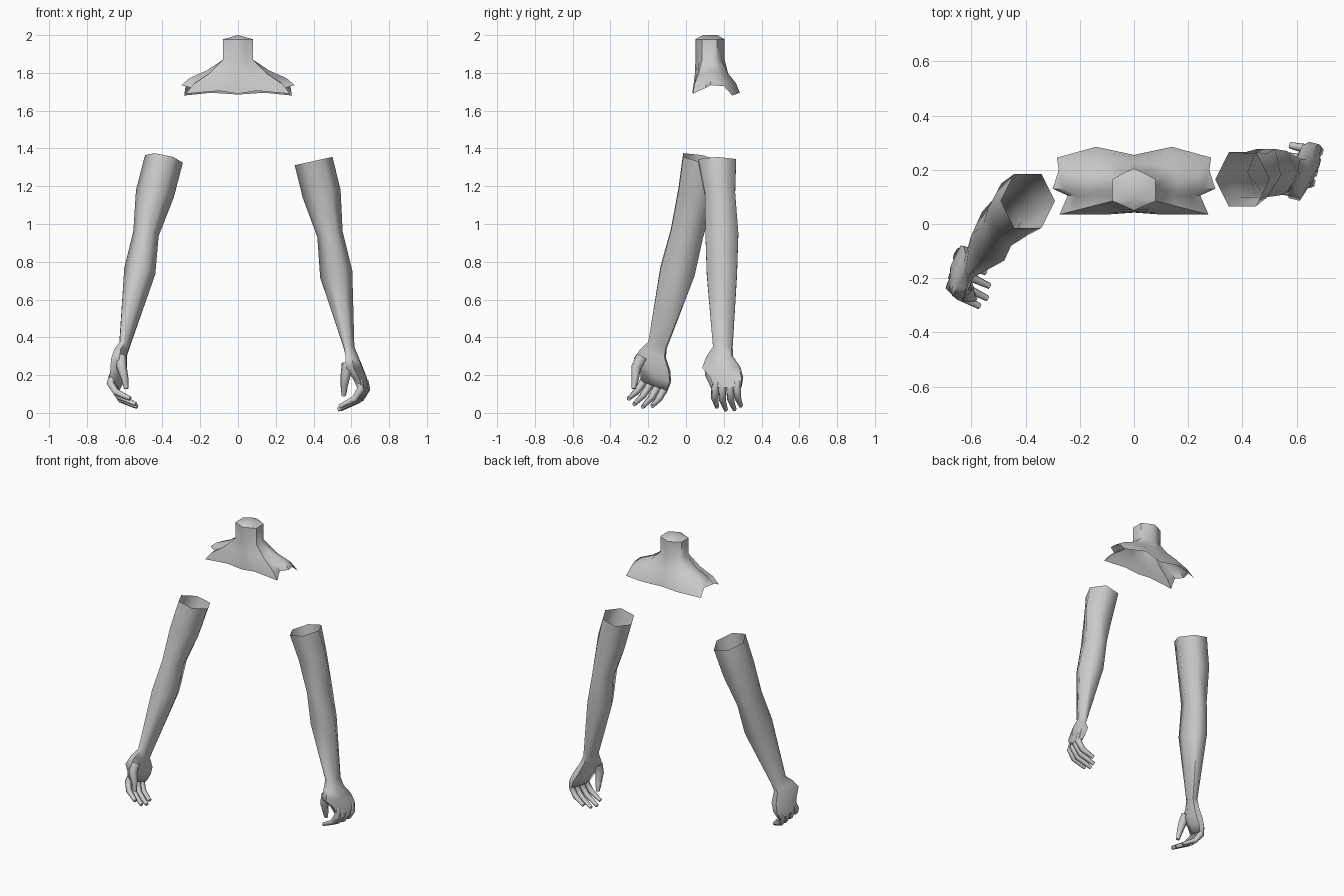
import bpy, bmesh, math
from mathutils import Vector as V

if "Cube" in bpy.data.objects:
    bpy.data.objects.remove(bpy.data.objects["Cube"])

X, Y, Z = V((1, 0, 0)), V((0, 1, 0)), V((0, 0, 1))


def hex_ring(bm, c, ex, ey):
    """Six-sided ring with half extents ex and ey."""
    out = []
    for k in range(6):
        a = math.radians(60 * k)
        out.append(bm.verts.new(c + ex * math.cos(a) + ey * (math.sin(a) / math.sin(math.pi / 3))))
    return out


def bridge(bm, rings, closed=True):
    for a, b in zip(rings, rings[1:]):
        n = len(a)
        for i in range(n if closed else n - 1):
            j = (i + 1) % n
            bm.faces.new((a[i], a[j], b[j], b[i]))


def finish(bm, name, angle=50):
    bmesh.ops.remove_doubles(bm, verts=bm.verts, dist=0.0005)
    bmesh.ops.recalc_face_normals(bm, faces=bm.faces)
    me = bpy.data.meshes.new(name)
    bm.to_mesh(me)
    bm.free()
    me.shade_smooth()
    me.set_sharp_from_angle(angle=math.radians(angle))
    ob = bpy.data.objects.new(name, me)
    bpy.context.collection.objects.link(ob)
    return ob


def digit(bm, path, radii, side):
    """Tapered six-sided finger along a path, capped at the tip."""
    rings = []
    for i, p in enumerate(path):
        t = (path[min(i + 1, len(path) - 1)] - path[max(i - 1, 0)]).normalized()
        s = (side - t * side.dot(t)).normalized()
        rings.append(hex_ring(bm, p, s * radii[i], s.cross(t) * radii[i] * 0.87))
    bridge(bm, rings)
    bm.faces.new(rings[-1])


def arm(name, rings, tilt, wrist, thumb, palm, down, sign):
    bm = bmesh.new()
    thumb, palm, down = thumb.normalized(), palm.normalized(), down.normalized()

    def loc(u, v, w):
        return wrist + thumb * u + palm * v + down * w

    # upper arm and forearm
    loft = [hex_ring(bm, V((cx, cy, z)),
                     V((hx, 0, hx * tilt[0])), V((0, hy, hy * tilt[1])))
            for cx, cy, z, hx, hy in rings]
    # palm: distance down, centre across, centre through, half width, half depth
    for w, u, v, hu, hv in [(0, 0, 0, .05, .03), (.05, .012, -.02, .068, .034),
                            (.11, .0, -.03, .10, .042), (.165, -.035, -.05, .085, .036),
                            (.215, -.042, -.066, .074, .024)]:
        loft.append(hex_ring(bm, loc(u, v, w), palm * sign * hv, -thumb * hu))
    bridge(bm, loft)
    bm.faces.new(loft[-1])
    # four curled fingers
    for u0, u1, s in [(.016, .043, .85), (-.022, 0, 1), (-.062, -.048, .98), (-.098, -.09, .8)]:
        path = []
        for k, (v, w) in enumerate([(-.06, .18), (-.072, .225), (-.035, .285), (.06, .333)]):
            f = s if k > 1 else 1
            path.append(loc(u0 + (u1 - u0) * k / 3, -.072 + (v + .072) * f, .225 + (w - .225) * f))
        digit(bm, path, (.022, .021, .019, .012), thumb)
    # thumb
    digit(bm, [loc(.06, -.01, .09), loc(.07, .0, .15), loc(.052, .012, .205), loc(.04, .018, .26)],
          (.034, .027, .02, .012), palm)
    return finish(bm, name, 70)


arm("left_arm",
    [(.40, .165, 1.333, .10, .10), (.443, .18, 1.16, .10, .08),
     (.487, .19, .945, .067, .087), (.52, .19, .735, .085, .08)],
    (.22, 0), V((.587, .195, .35)),
    V((-.25, -.97, 0)), V((-.97, .25, 0)), -Z, -1)
arm("right_arm",
    [(-.392, .085, 1.345, .10, .10), (-.44, .055, 1.16, .10, .095),
     (-.487, .005, .95, .067, .085), (-.52, -.045, .75, .082, .09)],
    (-.2, -.2), V((-.60, -.15, .36)),
    V((-.22, -.92, .33)), V((.97, -.23, 0)), V((0, -.33, -.94)), 1)

# neck and shoulder piece: half outline of the neck and of the hem, front to back
neck = [(0, .05), (.04, .068), (.08, .085), (.08, .105), (.08, .125), (.08, .145),
        (.08, .165), (.04, .187), (0, .205)]
hem = [(0, .042, 1.69), (.10, .035, 1.705), (.275, .035, 1.69), (.245, .105, 1.72),
       (.30, .13, 1.735), (.278, .20, 1.73), (.285, .245, 1.68), (.14, .285, 1.695), (0, .255, 1.685)]
bm = bmesh.new()
rows = [[bm.verts.new((0, .09 if i < 4 else .165, 2.0)) for i in range(9)],
        [bm.verts.new((x, y, 1.978)) for x, y in neck]]
for t, s in [(0, 0), (.38, .42), (.8, .72), (1, 1)]:
    rows.append([bm.verts.new((n[0] + (h[0] - n[0]) * t, n[1] + (h[1] - n[1]) * t,
                               1.87 + (h[2] - 1.87) * s)) for n, h in zip(neck, hem)])
for a, b in zip(rows, rows[1:]):
    for i in range(8):
        q = (a[i], a[i + 1], b[i + 1], b[i])
        bm.faces.new(q)
bmesh.ops.remove_doubles(bm, verts=bm.verts, dist=0.0005)
# mirror to the other side
geom = bm.verts[:] + bm.edges[:] + bm.faces[:]
bmesh.ops.mirror(bm, geom=geom, axis='X', merge_dist=0.001)
finish(bm, "neck_and_shoulders", 55)
